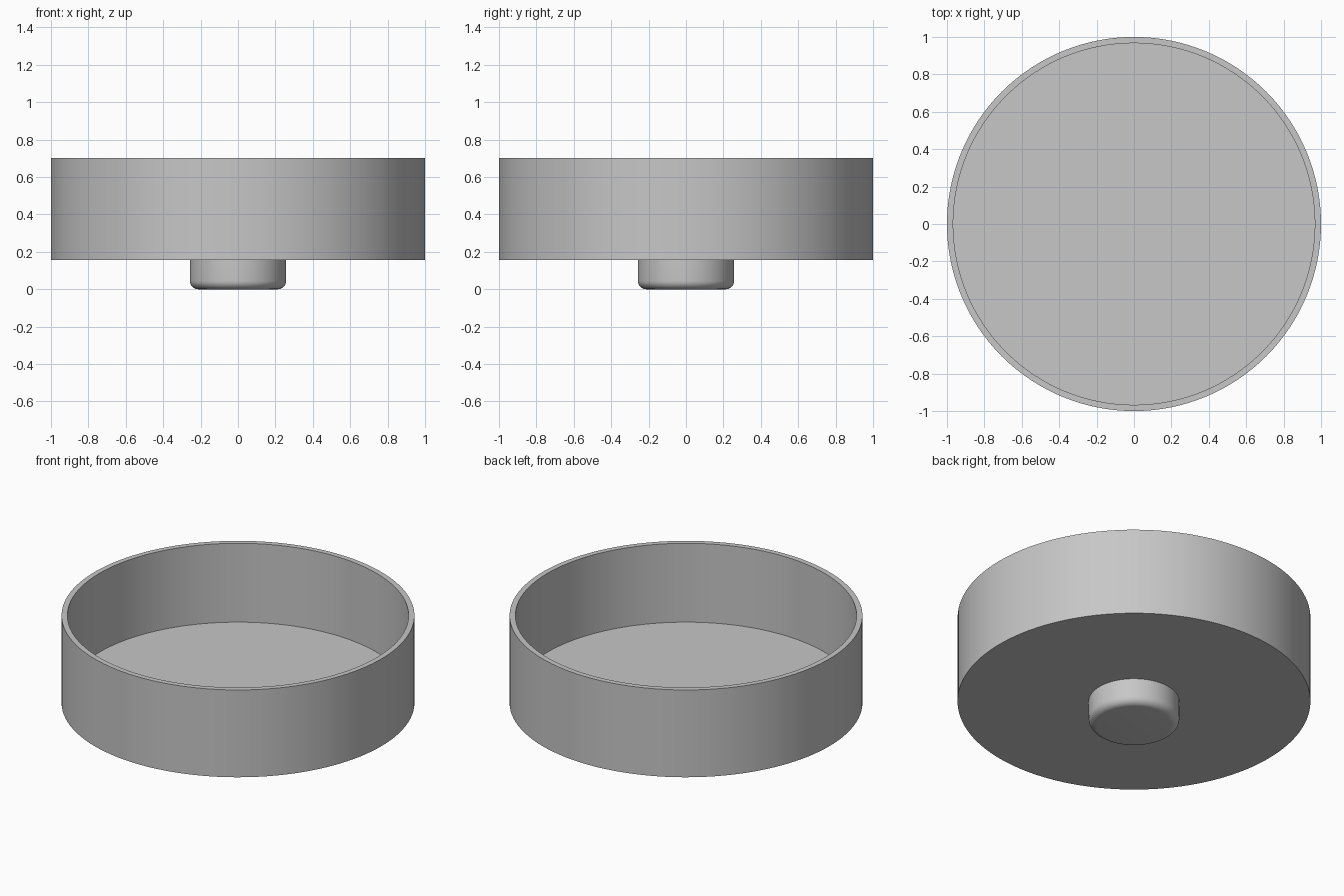
import bpy
import bmesh
import math

cube = bpy.data.objects.get("Cube")
if cube:
    bpy.data.objects.remove(cube, do_unlink=True)

TOP, FLOOR, BASE = 0.703, 0.21, 0.157
OUTER, INNER = 1.0, 0.967
FOOT, ROUND = 0.257, 0.045

grey = bpy.data.materials.new("light grey")
grey.use_nodes = True
colour = (0.57, 0.57, 0.57, 1)
grey.diffuse_color = colour
grey.node_tree.nodes["Principled BSDF"].inputs["Base Color"].default_value = colour


def turned(name, profile, segments):
    """Spin a (radius, height) profile around z into a closed solid."""
    bm = bmesh.new()
    verts = [bm.verts.new((r, 0, z)) for r, z in profile]
    edges = [bm.edges.new(pair) for pair in zip(verts, verts[1:])]
    bmesh.ops.spin(bm, geom=verts + edges, cent=(0, 0, 0), axis=(0, 0, 1),
                   angle=math.tau, steps=segments, use_duplicate=False)
    bmesh.ops.remove_doubles(bm, verts=bm.verts, dist=0.0001)
    bmesh.ops.recalc_face_normals(bm, faces=bm.faces)
    mesh = bpy.data.meshes.new(name)
    bm.to_mesh(mesh)
    bm.free()
    mesh.materials.append(grey)
    obj = bpy.data.objects.new(name, mesh)
    bpy.context.collection.objects.link(obj)
    bpy.ops.object.select_all(action='DESELECT')
    obj.select_set(True)
    bpy.context.view_layer.objects.active = obj
    bpy.ops.object.shade_smooth_by_angle(angle=math.radians(30))
    return obj


# Open round tray with a thin straight wall
turned("tray", [(0, BASE), (OUTER, BASE), (OUTER, TOP),
                (INNER, TOP), (INNER, FLOOR), (0, FLOOR)], 128)

# Short central foot with a rounded lower edge
steps = 8
arc = [(FOOT - ROUND + ROUND * math.sin(a), ROUND - ROUND * math.cos(a))
       for a in (math.pi / 2 * i / steps for i in range(steps + 1))]
turned("foot", [(0, 0)] + arc + [(FOOT, BASE), (0, BASE)], 96)
